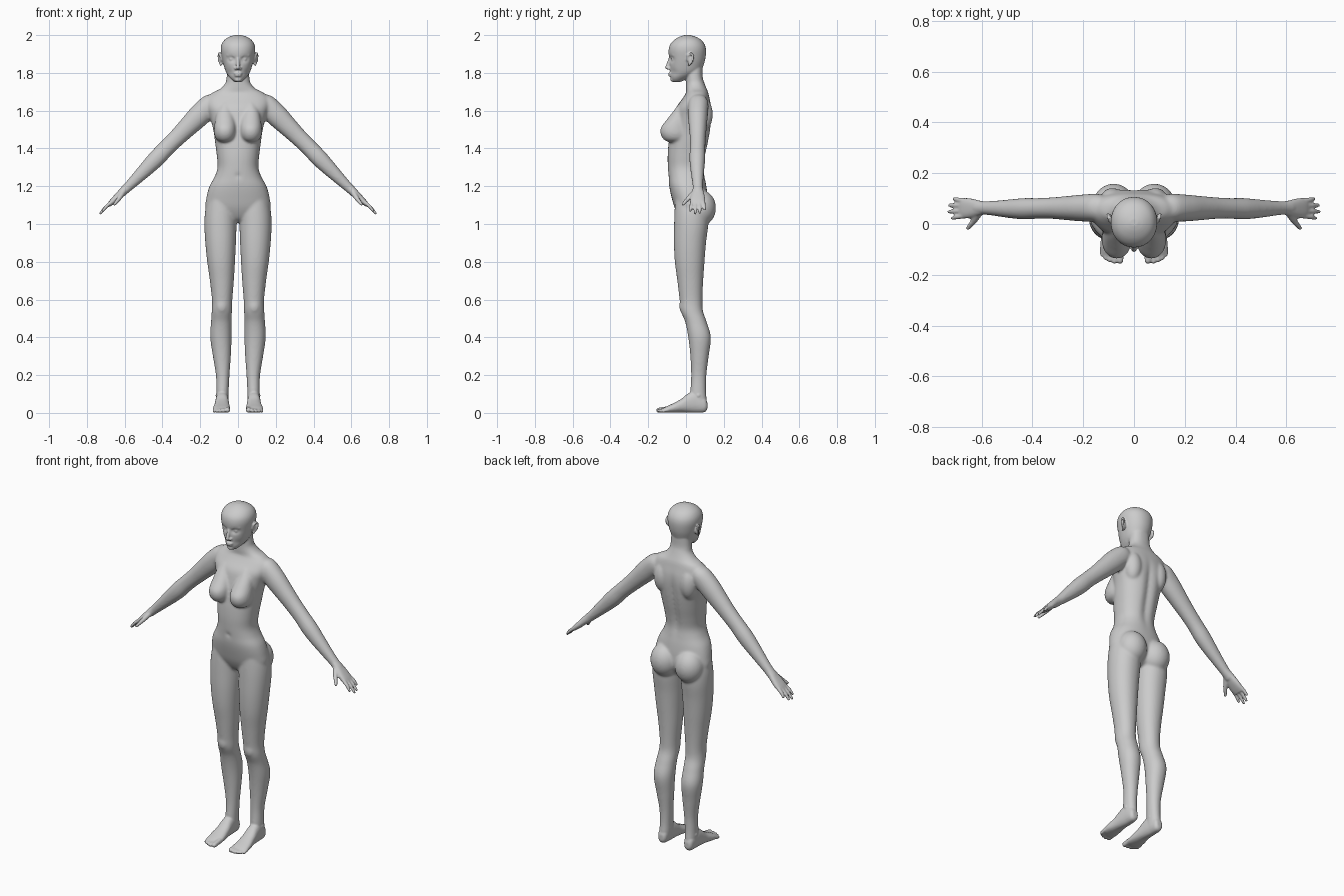
import bpy, bmesh
from math import sin, cos, pi, exp
from mathutils import Vector

BOTH = (1, -1)


def catmull(rows, steps=5):
    out = []
    for i in range(len(rows) - 1):
        p0, p1, p2, p3 = (rows[max(0, min(len(rows) - 1, i + k))] for k in (-1, 0, 1, 2))
        for s in range(steps):
            u = s / steps
            out.append([0.5 * (2 * b + (c - a) * u + (2 * a - 5 * b + 4 * c - d) * u * u
                               + (3 * b - a - 3 * c + d) * u ** 3)
                        for a, b, c, d in zip(p0, p1, p2, p3)])
    return out + [list(rows[-1])]


def loft(bm, rows, frame, sides=(1,), power=2.1, n=48):
    """Rows are (t, a0, a1, b0, b1); frame maps (t, a, b) to a point."""
    rows = catmull(rows)
    for side in sides:
        rings = []
        for t, a0, a1, b0, b1 in rows:
            ring = []
            for k in range(n):
                c, s = cos(2 * pi * k / n), sin(2 * pi * k / n)
                c = (1 if c > 0 else -1) * abs(c) ** (2 / power)
                s = (1 if s > 0 else -1) * abs(s) ** (2 / power)
                p = frame(t, (a0 + a1) / 2 + c * (a1 - a0) / 2, (b0 + b1) / 2 + s * (b1 - b0) / 2)
                ring.append(bm.verts.new((p[0] * side, p[1], p[2])))
            rings.append(ring)
        for r, q in zip(rings, rings[1:]):
            for k in range(n):
                bm.faces.new((r[k], r[(k + 1) % n], q[(k + 1) % n], q[k]))
        bm.faces.new(rings[0])
        bm.faces.new(rings[-1])


def capsule(bm, p, q, r0, r1, sides=BOTH):
    p, q = Vector(p), Vector(q)
    rot = (q - p).to_track_quat('Z', 'Y')
    for side in sides:
        for v in bmesh.ops.create_uvsphere(bm, u_segments=16, v_segments=11, radius=1)['verts']:
            v.co = q + rot @ (v.co * r1) if v.co.z > 0 else p + rot @ (v.co * r0)
            v.co.x *= side


def ball(bm, c, r, sides=BOTH):
    for side in sides:
        for v in bmesh.ops.create_uvsphere(bm, u_segments=24, v_segments=16, radius=1)['verts']:
            v.co = Vector(((c[0] + v.co.x * r[0]) * side, c[1] + v.co.y * r[1], c[2] + v.co.z * r[2]))


def fuse(bm, name, voxel, smooth):
    bmesh.ops.recalc_face_normals(bm, faces=bm.faces[:])
    mesh = bpy.data.meshes.new(name)
    bm.to_mesh(mesh)
    bm.free()
    ob = bpy.data.objects.new(name, mesh)
    bpy.context.collection.objects.link(ob)
    m = ob.modifiers.new("fuse", 'REMESH')
    m.mode, m.voxel_size, m.use_smooth_shade = 'VOXEL', voxel, True
    m = ob.modifiers.new("soften", 'SMOOTH')
    m.factor, m.iterations = 0.5, smooth
    bpy.context.view_layer.update()
    ev = ob.evaluated_get(bpy.context.evaluated_depsgraph_get())
    result = bpy.data.meshes.new_from_object(ev)
    ob.modifiers.clear()
    ob.data = result
    return ob


def upright(t, a, b):
    return (a, b, t)


def torso_frame(z, x, y):
    if y > 0.04 and z < 1.72:   # spine groove
        y -= 0.014 * exp(-(x / 0.022) ** 2) * exp(-((z - 1.44) / 0.17) ** 4)
    if y < 0:                   # navel
        y += 0.008 * exp(-(x * x + (z - 1.255) ** 2) / 0.00012)
    return (x, y, z)


def arm_frame(t, a, y):
    return (0.165 + 0.7 * t + 0.714 * a, y, 1.62 - 0.714 * t + 0.7 * a)


def head_frame(z, x, y):
    if y < 0:                   # eye sockets and cheek hollows
        y += 0.014 * exp(-((abs(x) - 0.034) / 0.02) ** 2 - ((z - 1.873) / 0.014) ** 2)
        y += 0.006 * exp(-((abs(x) - 0.045) / 0.02) ** 2 - ((z - 1.80) / 0.02) ** 2)
    return (x, y, z)


# Torso with neck: height, half width, front, back
bm = bmesh.new()
torso = [(1.85, .055, .0, .088), (1.78, .06, .0, .088), (1.745, .067, .0, .098),
         (1.715, .095, .0, .110), (1.695, .135, .0, .118), (1.665, .166, -.018, .125),
         (1.62, .166, -.05, .135), (1.57, .150, -.065, .138), (1.5, .131, -.08, .132),
         (1.43, .121, -.092, .12), (1.36, .112, -.097, .105), (1.30, .108, -.096, .096),
         (1.25, .124, -.093, .10), (1.2, .151, -.089, .108), (1.14, .167, -.076, .115),
         (1.08, .170, -.058, .115), (1.03, .12, -.03, .09), (1.01, .05, .0, .06)]
loft(bm, [(z, -w, w, f, b) for z, w, f, b in torso], torso_frame, power=2.25)

# Breasts, buttocks and shoulder blades
loft(bm, [(1.64, .05, .085, -.035, .02), (1.6, .03, .11, -.065, .02), (1.55, .015, .121, -.104, .02),
          (1.51, .010, .126, -.133, .02), (1.475, .010, .126, -.134, .02),
          (1.447, .022, .114, -.118, .01), (1.434, .05, .09, -.095, -.02)], upright, BOTH)
ball(bm, (.08, .077, 1.085), (.082, .082, .095))
ball(bm, (.085, .09, 1.58), (.05, .052, .09))

# Legs: height, inner, outer, front, back
loft(bm, [(1.16, .03, .15, -.055, .09), (1.08, .01, .172, -.06, .115), (1.0, .008, .178, -.063, .118),
          (.9, .011, .173, -.064, .106), (.8, .016, .163, -.059, .098), (.7, .022, .149, -.046, .091),
          (.6, .03, .138, -.034, .087), (.54, .032, .139, -.028, .09), (.48, .034, .143, -.004, .11),
          (.4, .034, .147, .012, .132), (.3, .038, .133, .023, .12), (.2, .045, .117, .027, .108),
          (.12, .049, .115, .023, .106), (.06, .051, .115, .02, .110), (.02, .056, .11, .02, .105)],
     upright, BOTH)
ball(bm, (.086, -.008, .565), (.034, .028, .045))   # kneecaps

# Arms: distance along arm, inner, outer, front, back
loft(bm, [(-.07, -.03, .025, .03, .1), (-.03, -.06, .05, .012, .118), (.05, -.063, .056, .010, .116),
          (.14, -.055, .05, .015, .11), (.22, -.048, .045, .020, .105), (.3, -.044, .044, .021, .102),
          (.38, -.046, .044, .018, .102), (.46, -.04, .038, .023, .097), (.54, -.031, .031, .031, .092),
          (.6, -.024, .027, .036, .09), (.65, -.019, .026, .033, .094)], arm_frame, BOTH)
base = fuse(bm, "body_base", 0.006, 10)

# Second pass adds fine parts to the softened body
bm = bmesh.new()
bm.from_mesh(base.data)
bpy.data.objects.remove(base)

# Head
head = [(1.752, .018, -.066, -.03), (1.765, .034, -.078, .0), (1.785, .052, -.083, .04),
        (1.81, .066, -.085, .078), (1.845, .077, -.087, .094), (1.88, .085, -.09, .103),
        (1.92, .091, -.092, .106), (1.95, .087, -.084, .099), (1.975, .071, -.062, .08),
        (1.992, .044, -.033, .05), (2.0, .016, -.008, .02)]
loft(bm, [(z, -w, w, f, b) for z, w, f, b in head], head_frame, n=96)
ball(bm, (.034, -.064, 1.873), (.014, .014, .012))                       # eyes
capsule(bm, (0, -.084, 1.878), (0, -.1, 1.828), .008, .0105, (1,))       # nose
ball(bm, (.012, -.089, 1.823), (.008, .01, .007))                        # nostrils
ball(bm, (0, -.083, 1.797), (.024, .012, .006), (1,))                    # upper lip
ball(bm, (0, -.082, 1.786), (.020, .012, .006), (1,))                    # lower lip
capsule(bm, (.018, -.082, 1.891), (.055, -.066, 1.894), .007, .006)      # brows
ball(bm, (0, -.068, 1.764), (.02, .015, .012), (1,))                     # chin

# Ears: a rim with a flat inner shell
rim = [(.086, .008, 1.868), (.096, .010, 1.892), (.102, .026, 1.905), (.104, .039, 1.89),
       (.1, .034, 1.862), (.09, .014, 1.84)]
for p, q in zip(rim, rim[1:]):
    capsule(bm, p, q, .0055, .0055)
ball(bm, (.088, .022, 1.872), (.010, .014, .026))

# Palms, fingers and thumbs
loft(bm, [(.6, -.019, .023, .038, .088), (.635, -.015, .024, .032, .093), (.675, -.013, .023, .024, .1),
          (.71, -.009, .021, .022, .102), (.735, -.004, .017, .028, .096)], arm_frame, BOTH, 2.5)
for y0, y1, tip in ((.032, .023, .782), (.052, .048, .802), (.073, .074, .797), (.092, .099, .772)):
    mid = (.715 + tip) / 2
    p, q, r = arm_frame(.71, .007, y0), arm_frame(mid, .011, (y0 + y1) / 2), arm_frame(tip - .005, .008, y1)
    capsule(bm, p, q, .0105, .0095)
    capsule(bm, q, r, .0095, .007)
capsule(bm, arm_frame(.635, .0, .045), arm_frame(.672, -.008, .012), .016, .012)
capsule(bm, arm_frame(.672, -.008, .012), arm_frame(.71, -.012, -.016), .012, .008)

# Feet and toes
loft(bm, [(.113, .07, .1, .02, .055), (.098, .058, .112, .004, .085), (.05, .052, .117, .001, .115),
          (.01, .049, .12, .002, .102), (-.025, .046, .124, .003, .074), (-.065, .042, .131, .001, .052),
          (-.1, .041, .132, .001, .036), (-.122, .048, .124, .003, .025)],
     lambda t, a, b: (a, t, b), BOTH, 2.3)
ball(bm, (.084, .066, .092), (.036, .018, .018))    # ankle bones
for x, y, r in ((.055, -.143, .0135), (.077, -.146, .0105), (.095, -.141, .01), (.111, -.133, .0095),
                (.125, -.120, .009)):
    capsule(bm, (x, -.095, r + .008), (x, y, r + .001), r + .001, r)

body = fuse(bm, "body", 0.005, 2)
